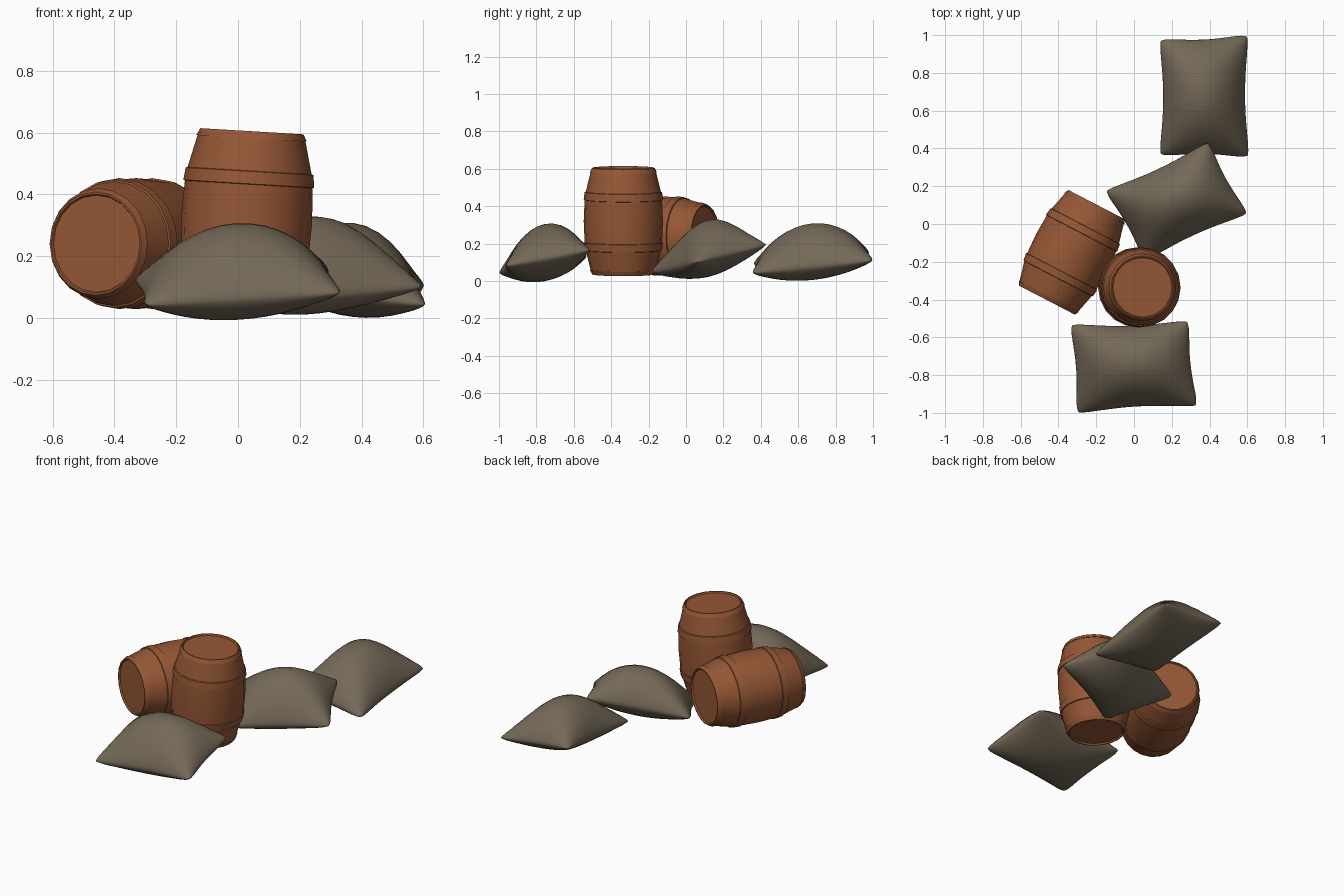
import bpy, bmesh, math
from mathutils import Vector, Matrix

if "Cube" in bpy.data.objects:
    bpy.data.objects.remove(bpy.data.objects["Cube"])


def material(name, rgb):
    m = bpy.data.materials.new(name)
    m.diffuse_color = (*rgb, 1)
    m.use_nodes = True
    m.node_tree.nodes["Principled BSDF"].inputs["Base Color"].default_value = m.diffuse_color
    return m


WOOD = material("wood", (0.30, 0.095, 0.036))
CLOTH = material("sackcloth", (0.175, 0.14, 0.095))


def finish(bm, name, mat, angle):
    bmesh.ops.recalc_face_normals(bm, faces=bm.faces)
    me = bpy.data.meshes.new(name)
    bm.to_mesh(me)
    bm.free()
    ob = bpy.data.objects.new(name, me)
    bpy.context.collection.objects.link(ob)
    me.materials.append(mat)
    bpy.ops.object.select_all(action='DESELECT')
    ob.select_set(True)
    bpy.context.view_layer.objects.active = ob
    bpy.ops.object.shade_smooth_by_angle(angle=math.radians(angle))
    return ob


# Barrel: lathed stave profile with raised hoops and slightly recessed heads
def barrel(name, centre, axis, sides=20):
    half = [(0.157, 0.276), (0.161, 0.285), (0.167, 0.285), (0.179, 0.262),
            (0.175, 0.262), (0.201, 0.157), (0.207, 0.155), (0.212, 0.115),
            (0.207, 0.113)]
    profile = half + [(0.212, 0.0)] + [(r, -t) for r, t in reversed(half)]
    bm = bmesh.new()
    rings = []
    for r, t in profile:
        rings.append([bm.verts.new((r * math.cos(2 * math.pi * i / sides),
                                    r * math.sin(2 * math.pi * i / sides), t))
                      for i in range(sides)])
    for a, b in zip(rings, rings[1:]):
        for i in range(sides):
            j = (i + 1) % sides
            bm.faces.new((a[i], a[j], b[j], b[i]))
    bm.faces.new(rings[0])
    bm.faces.new(rings[-1])
    rot = Vector(axis).to_track_quat('Z', 'Y').to_matrix().to_4x4()
    bm.transform(Matrix.Translation(centre) @ rot)
    return finish(bm, name, WOOD, 30)


# Sack: two bulging sheets joined at a soft seam, spanned between four corners
def sack(name, corners, top, bottom, nu=20, nv=16):
    fl, fr, br, bl = map(Vector, corners)

    def point(i, j, side):
        u = math.sin((i / nu - 0.5) * math.pi)
        v = math.sin((j / nv - 0.5) * math.pi)
        blunt = 1 - 0.07 * abs(u * v) ** 6
        s = u * (1 - 0.08 * (1 - v * v)) * blunt
        t = v * (1 - 0.12 * (1 - u * u)) * blunt
        p = (fl * (1 - s) * (1 - t) + fr * (1 + s) * (1 - t)
             + br * (1 + s) * (1 + t) + bl * (1 - s) * (1 + t)) / 4
        bulge = (max(0, 1 - u * u) * max(0, 1 - v * v)) ** 0.85
        seam = (max(0, 1 - u ** 6) * max(0, 1 - v ** 6)) ** 0.5
        h = top if side > 0 else bottom
        p.z += side * ((h - 0.025) * bulge + 0.025 * seam)
        return p

    bm = bmesh.new()
    up, low = {}, {}
    for i in range(nu + 1):
        for j in range(nv + 1):
            up[i, j] = bm.verts.new(point(i, j, 1))
            rim = i in (0, nu) or j in (0, nv)
            low[i, j] = up[i, j] if rim else bm.verts.new(point(i, j, -1))
    for g in (up, low):
        for i in range(nu):
            for j in range(nv):
                quad = (g[i, j], g[i + 1, j], g[i + 1, j + 1], g[i, j + 1])
                if not bm.faces.get(quad):
                    bm.faces.new(quad)
    return finish(bm, name, CLOTH, 80)


barrel("standing_barrel", (0.028, -0.335, 0.32), (0.06, 0, 1))
barrel("lying_barrel", (-0.33, -0.15, 0.241), (0.46, 0.887, 0))

sack("front_sack", [(-0.315, -1.015, 0.04), (0.35, -0.975, 0.08),
                    (0.30, -0.50, 0.17), (-0.35, -0.52, 0.13)], 0.20, 0.105)
sack("back_sack", [(0.62, 0.34, 0.04), (0.615, 1.015, 0.11),
                   (0.125, 0.99, 0.16), (0.125, 0.35, 0.10)], 0.205, 0.095)
sack("middle_sack", [(0.05, -0.21, 0.045), (0.62, 0.05, 0.10),
                     (0.40, 0.45, 0.20), (-0.17, 0.18, 0.12)], 0.21, 0.095)
